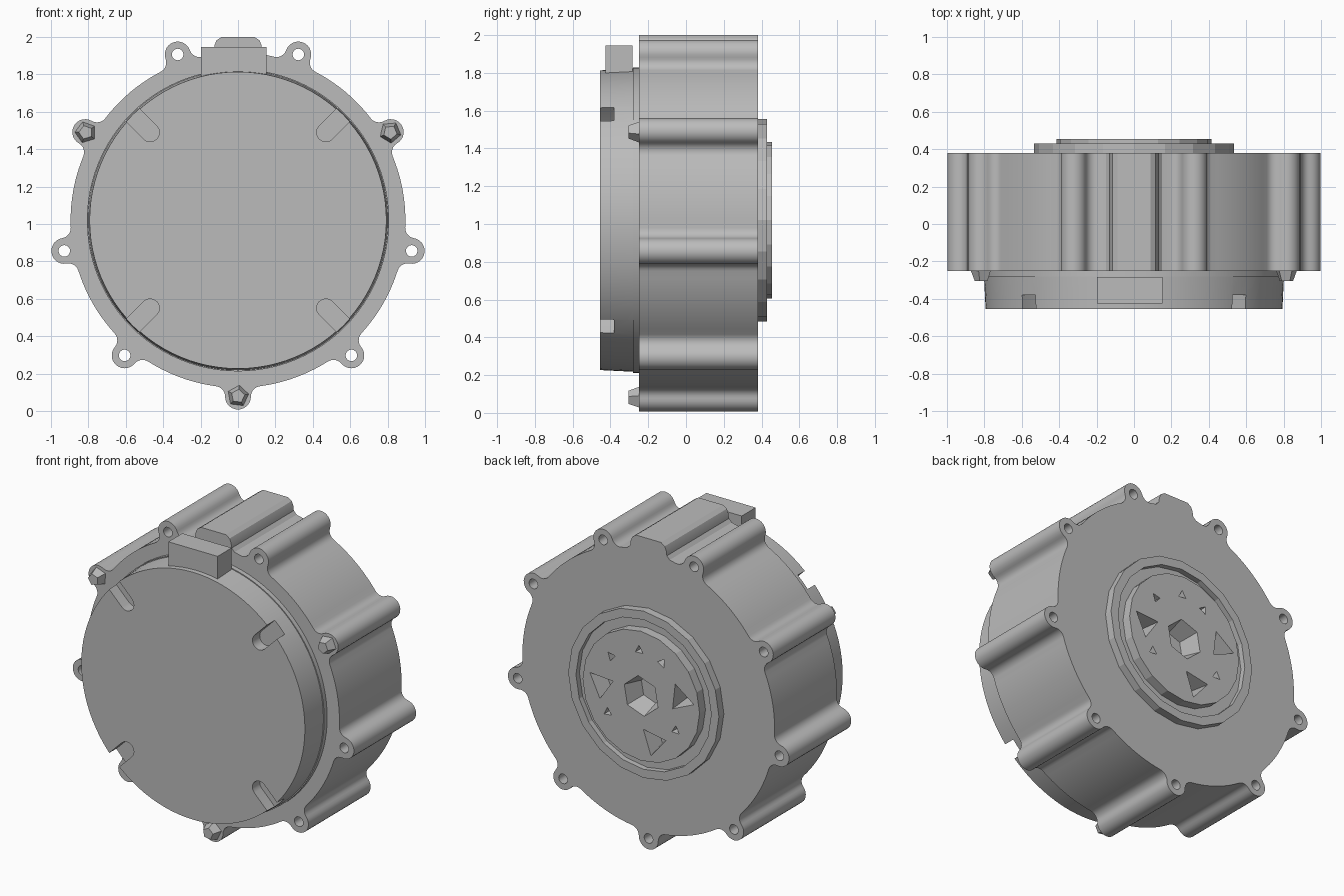
import bpy
import bmesh
from math import sin, cos, pi, radians, acos, atan2
from mathutils import Vector, Matrix

cube = bpy.data.objects.get("Cube")
if cube:
    bpy.data.objects.remove(cube, do_unlink=True)

CZ = 1.02  # height of the housing axis

grey = bpy.data.materials.new("cast grey")
grey.use_nodes = True
grey.diffuse_color = (0.5, 0.5, 0.5, 1)
grey.node_tree.nodes["Principled BSDF"].inputs["Base Color"].default_value = (0.5, 0.5, 0.5, 1)


def arc(cx, cy, r, a0, a1, n):
    """Points on an arc, both ends included."""
    return [Vector((cx + r * cos(a0 + (a1 - a0) * i / n),
                    cy + r * sin(a0 + (a1 - a0) * i / n))) for i in range(n + 1)]


def circle(r, n, cx=0, cy=0, turn=0):
    return arc(cx, cy, r, turn, turn + 2 * pi, n)[:-1]


def turned(points, angle):
    m = Matrix.Rotation(angle, 2)
    return [m @ p for p in points]


def prism(name, outlines, y0, y1, taper=1.0):
    """Extrude outlines along y; the y1 end is scaled about its own centre."""
    bm = bmesh.new()
    for pts in outlines:
        mid = sum(pts, Vector((0, 0))) / len(pts)
        a = [bm.verts.new((p.x, y0, p.y + CZ)) for p in pts]
        ends = [mid + (p - mid) * taper for p in pts]
        b = [bm.verts.new((p.x, y1, p.y + CZ)) for p in ends]
        bm.faces.new(a)
        bm.faces.new(b[::-1])
        for i in range(len(pts)):
            j = (i + 1) % len(pts)
            bm.faces.new((a[j], a[i], b[i], b[j]))
    bmesh.ops.recalc_face_normals(bm, faces=bm.faces)
    mesh = bpy.data.meshes.new(name)
    bm.to_mesh(mesh)
    bm.free()
    mesh.materials.append(grey)
    obj = bpy.data.objects.new(name, mesh)
    bpy.context.collection.objects.link(obj)
    return obj


def activate(obj):
    bpy.ops.object.select_all(action='DESELECT')
    obj.select_set(True)
    bpy.context.view_layer.objects.active = obj


def cut(targets, cutter):
    cutter.hide_render = True
    for obj in targets:
        activate(obj)
        mod = obj.modifiers.new("cut", 'BOOLEAN')
        mod.operation = 'DIFFERENCE'
        mod.solver = 'EXACT'
        mod.object = cutter
        bpy.ops.object.modifier_apply(modifier=mod.name)
    bpy.data.objects.remove(cutter, do_unlink=True)


# Housing outline: circle with nine filleted lugs and a raised pad on top
R, D, LUG, F = 0.895, 0.943, 0.069, 0.055
phi = acos(((R + F) ** 2 + D ** 2 - (LUG + F) ** 2) / (2 * (R + F) * D))
fx, fy = (R + F) * cos(phi), (R + F) * sin(phi)
entry = arc(fx, -fy, F, pi - phi, atan2(fy, D - fx), 6)
tip_angle = atan2(fy, fx - D)
tip = arc(D, 0, LUG, -tip_angle, tip_angle, 14)
leave = [Vector((p.x, -p.y)) for p in reversed(entry)]
lug = entry + tip[1:-1] + leave

half_pad = [Vector(p) for p in ((0.15, 0.884), (0.13, 0.905), (0.126, 0.935),
                                (0.115, 0.962), (0.088, 0.98))]
pad = half_pad + [Vector((-p.x, p.y)) for p in reversed(half_pad)]

lug_angles = [radians(-90 + 40 * k) for k in range(9)]
outline = []
for k, a in enumerate(lug_angles):
    outline += turned(lug, a)
    if k == 4:
        outline += pad
    else:
        outline += arc(0, 0, R, a + phi, a + radians(40) - phi, 10)[1:-1]
housing = prism("housing", [outline], -0.25, 0.38)
holes = [circle(0.031, 16, D * cos(a), D * sin(a)) for a in lug_angles]
cut([housing], prism("bolt_holes", holes, -0.5, 0.6))

# Front cover with thin flange and four radial slots
flange = prism("cover_flange", [circle(0.808, 96)], -0.24, -0.28)
cover = prism("front_cover", [circle(0.803, 96)], -0.26, -0.455, 0.988)
slot = [Vector((0.9, -0.05))] + arc(0.665, 0, 0.05, 1.5 * pi, 0.5 * pi, 8) + [Vector((0.9, 0.05))]
slots = [turned(slot, radians(45 + 90 * k)) for k in range(4)]
cut([cover], prism("slot_cutter", slots, -0.5, -0.38))

# Connector block at the top of the cover
block = [Vector(p) for p in ((-0.197, 0.74), (0.153, 0.74), (0.153, 0.925), (-0.197, 0.925))]
connector = prism("connector_block", [block], -0.283, -0.425)

# Rear bearing ring with a groove around the hub disc
ring = prism("rear_ring", [circle(0.535, 20)], 0.36, 0.43)
cut([ring], prism("groove_cutter", [circle(0.48, 20)], 0.395, 0.5))
hub = prism("hub_disc", [circle(0.415, 20)], 0.36, 0.455)

# Hub pockets: a hexagonal socket, large and small three-sided recesses
socket = prism("socket_cutter", [circle(0.14, 6, turn=0.35)], 0.5, 0.33, 0.65)
large = [circle(0.105, 3, 0.285 * cos(a), 0.285 * sin(a), a + t)
         for a, t in ((0.0, 0.6), (2.95, 0.3), (4.4, 0.5))]
small = [circle(0.036, 3, 0.29 * cos(a), 0.29 * sin(a), a)
         for a in (1.52, 2.1, 5.67, 3.71, 0.75)]
big_pits = prism("large_pit_cutter", large, 0.48, 0.35, 0.5)
small_pits = prism("small_pit_cutter", small, 0.48, 0.39, 0.5)
for cutter in (socket, big_pits, small_pits):
    cut([housing, ring, hub], cutter)

# Faceted bolt heads on every third lug
for name, k in (("bottom_bolt", 0), ("left_bolt", 3), ("right_bolt", 6)):
    a = lug_angles[k]
    head = circle(0.062, 5, 0.94 * cos(a), 0.94 * sin(a), a + 0.5)
    prism(name, [head], -0.24, -0.305, 0.6)

# Smooth the round castings, keeping hard edges
for obj in (housing, flange, cover):
    activate(obj)
    bpy.ops.object.shade_smooth_by_angle(angle=radians(30))
bpy.ops.object.select_all(action='DESELECT')
